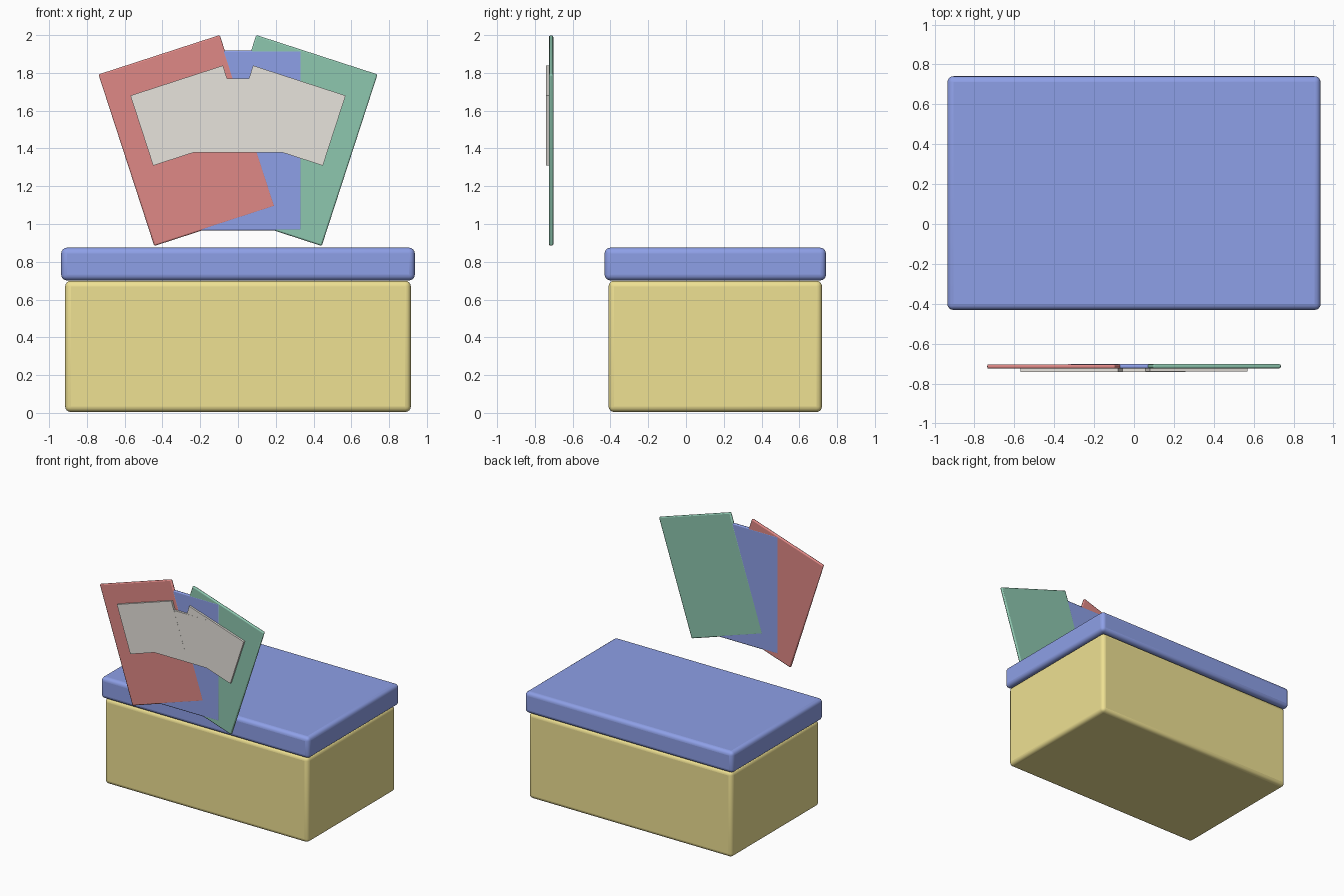
import bpy
from math import radians

if "Cube" in bpy.data.objects:
    bpy.data.objects.remove(bpy.data.objects["Cube"])


def material(name, rgb):
    m = bpy.data.materials.new(name)
    m.diffuse_color = (*rgb, 1)
    m.use_nodes = True
    m.node_tree.nodes["Principled BSDF"].inputs["Base Color"].default_value = m.diffuse_color
    return m


YELLOW = material("yellow", (0.86, 0.75, 0.29))
BLUE = material("blue", (0.27, 0.35, 0.80))
RED = material("red", (0.74, 0.25, 0.24))
GREEN = material("green", (0.27, 0.57, 0.43))
PAPER = material("paper", (0.80, 0.77, 0.72))


def block(name, centre, size, mat, bevel=0.0, segments=3, tilt=0.0):
    bpy.ops.mesh.primitive_cube_add(size=1, location=centre)
    ob = bpy.context.object
    ob.name = name
    ob.scale = size
    bpy.ops.object.transform_apply(location=False, rotation=False, scale=True)
    ob.rotation_euler.y = radians(tilt)
    ob.data.materials.append(mat)
    if bevel:
        mod = ob.modifiers.new("rounded edges", 'BEVEL')
        mod.width = bevel
        mod.segments = segments
        bpy.ops.object.shade_smooth_by_angle(angle=radians(40))
    return ob


# Storage box and its overhanging lid
block("box", (0, 0.155, 0.352), (1.83, 1.13, 0.695), YELLOW, 0.03, 4)
block("lid", (0, 0.155, 0.788), (1.872, 1.172, 0.173), BLUE, 0.03, 4)

# Fan of three cards, each with a paper label on its front;
# hair-thin depth steps keep the overlapping faces apart
fan = [("left", -0.27, -18, RED, -0.0006),
       ("middle", 0.0, 0, BLUE, 0.0),
       ("right", 0.27, 18, GREEN, 0.0006)]
for side, x, tilt, mat, step in fan:
    block(side + "_card", (x, -0.714 + step, 1.442), (0.675, 0.022, 0.955),
          mat, 0.008, 2, tilt)
    block(side + "_label", (x * 0.98, -0.733 + step, 1.574), (0.515, 0.017, 0.39),
          PAPER, tilt=tilt)
